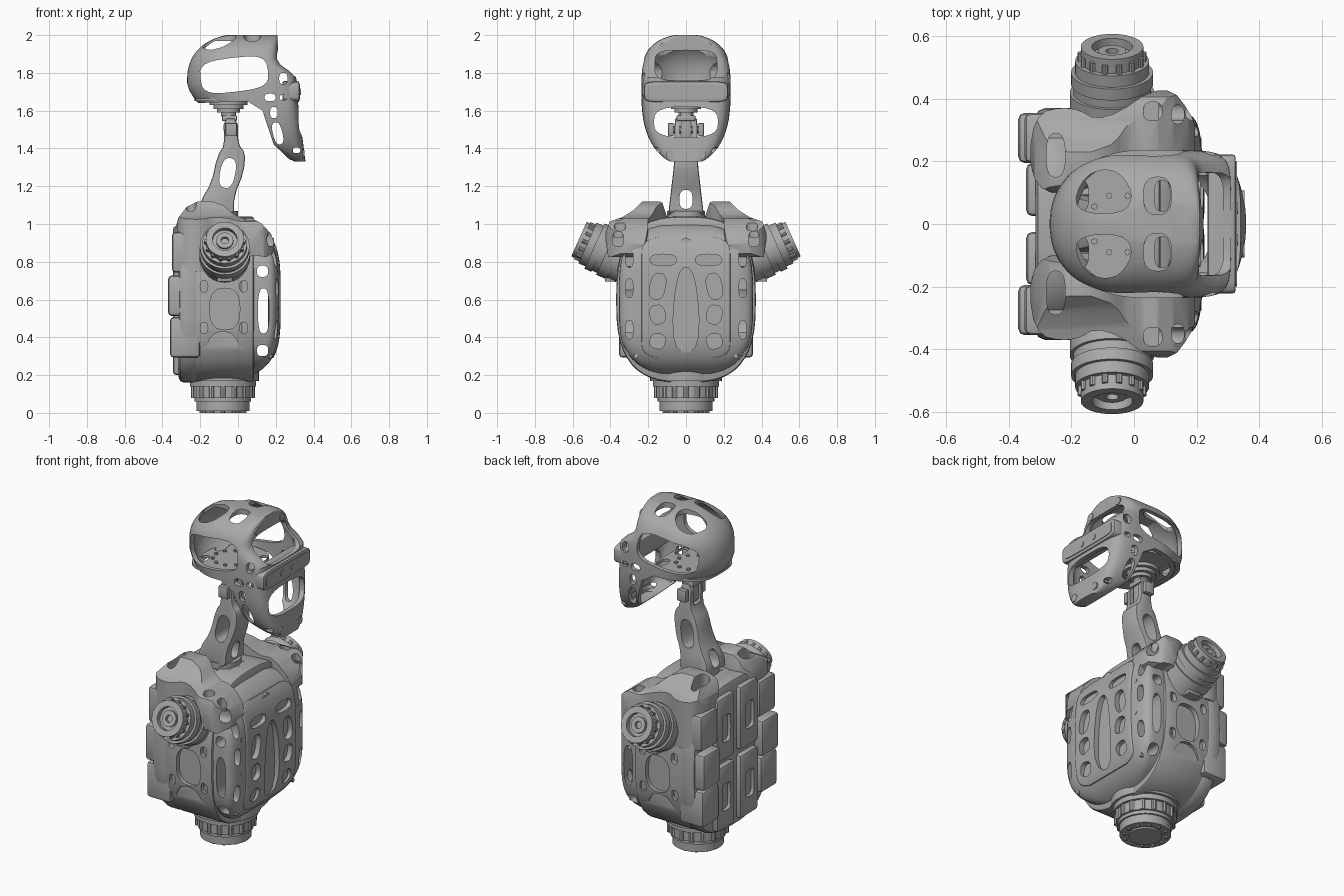
import bpy, bmesh, math
from mathutils import Vector, Matrix

if "Cube" in bpy.data.objects:
    bpy.data.objects.remove(bpy.data.objects["Cube"])

grey = bpy.data.materials.new("mid_grey")
grey.use_nodes = True
grey.diffuse_color = (.4, .4, .4, 1)
grey.node_tree.nodes["Principled BSDF"].inputs["Base Color"].default_value = grey.diffuse_color
parts = []


def make(name, bm):
    bmesh.ops.remove_doubles(bm, verts=bm.verts, dist=.0001)
    bmesh.ops.recalc_face_normals(bm, faces=bm.faces)
    mesh = bpy.data.meshes.new(name)
    bm.to_mesh(mesh)
    bm.free()
    ob = bpy.data.objects.new(name, mesh)
    bpy.context.collection.objects.link(ob)
    parts.append(ob)
    return ob


def bake(ob):
    graph = bpy.context.evaluated_depsgraph_get()
    mesh = bpy.data.meshes.new_from_object(ob.evaluated_get(graph))
    ob.modifiers.clear()
    ob.data = mesh
    return ob


def bevel(ob, width=.01):
    m = ob.modifiers.new("bevel", "BEVEL")
    m.width, m.segments, m.limit_method = width, 2, "ANGLE"
    return bake(ob)


def mirror(ob):
    m = ob.modifiers.new("mirror", "MIRROR")
    m.use_axis = (False, True, False)
    m.use_mirror_merge = False
    return bake(ob)


def boolean(ob, tool, operation="DIFFERENCE"):
    m = ob.modifiers.new("boolean", "BOOLEAN")
    m.object, m.operation, m.solver = tool, operation, "EXACT"
    bake(ob)
    parts.remove(tool)
    bpy.data.objects.remove(tool)


def soft(pts, rounds=2):
    """Round a polygon by repeatedly cutting its corners."""
    for _ in range(rounds):
        pairs = [(Vector(p), Vector(q)) for p, q in zip(pts, pts[1:] + pts[:1])]
        pts = [p.lerp(q, t) for p, q in pairs for t in (.25, .75)]
    return pts


def power(value, exponent):
    return math.copysign(abs(value) ** exponent, value)


def bulge(u, exponent):
    return math.sqrt(1 - abs(u) ** exponent)


def oval(u, v, ru, rv, tilt=0, n=24, e=2.6):
    """Rounded outline: squarer as e grows."""
    turn, angles = Matrix.Rotation(tilt, 2), [math.tau * i / n for i in range(n)]
    return [turn @ Vector((ru * power(math.cos(a), 2 / e), rv * power(math.sin(a), 2 / e))) + Vector((u, v))
            for a in angles]


def skin(name, rings):
    bm = bmesh.new()
    rings = [[bm.verts.new(p) for p in ring] for ring in rings]
    bm.faces.new(rings[0])
    bm.faces.new(rings[-1])
    for low, high in zip(rings, rings[1:]):
        for i in range(len(low)):
            bm.faces.new((low[i - 1], low[i], high[i], high[i - 1]))
    return make(name, bm)


def prism(name, axis, pts, start, end):
    """Extrude a flat outline along one axis."""
    place = {"x": lambda u, v, w: (w, u, v), "y": lambda u, v, w: (u, w, v), "z": lambda u, v, w: (u, v, w)}[axis]
    return skin(name, [[place(*p, w) for p in pts] for w in (start, end)])


def cut(ob, axis, outlines, start, end, twin=False):
    for outline in outlines:
        tool = prism("cutter", axis, outline, start, end)
        boolean(ob, mirror(tool) if twin else tool)


def box(name, center, size, width=.006):
    (x, y, z), (sx, sy, sz) = center, size
    outline = [(x + i * sx / 2, y + j * sy / 2) for i, j in ((-1, -1), (1, -1), (1, 1), (-1, 1))]
    return bevel(prism(name, "z", outline, z - sz / 2, z + sz / 2), width)


def loft(name, section, bottom, top, back, inset=0, n=64, steps=28):
    """Skin level sections; section(z) gives back x, front x, half width and front squareness."""
    rings = []
    for k in range(steps + 1):
        z = (bottom + top) / 2 - (top - bottom) / 2 * math.cos(math.pi * k / steps)
        rear, nose, half, front = section(z)
        ring = []
        for i in range(n):
            c, s = math.cos(math.tau * (i + .5) / n), math.sin(math.tau * (i + .5) / n)
            e = 2 / (front if c > 0 else back)
            ring.append(((rear + nose) / 2 + ((nose - rear) / 2 - inset) * power(c, e), (half - inset) * power(s, e), z))
        rings.append(ring)
    return skin(name, rings)


def turned(name, origin, bands, axis=(0, 0, 1), n=48):
    """Stack of round bands given as radius and height; a negative height sinks in."""
    profile, h = [(0, 0)], 0
    for radius, height in bands:
        profile += [(radius, h), (radius, h + height)]
        h += height
    bm = bmesh.new()
    verts = [bm.verts.new((r, 0, z)) for r, z in profile + [(0, h)]]
    edges = [bm.edges.new(pair) for pair in zip(verts, verts[1:])]
    bmesh.ops.spin(bm, geom=verts + edges, cent=(0, 0, 0), axis=(0, 0, 1), angle=math.tau, steps=n)
    turn = Vector(axis).to_track_quat("Z", "Y").to_matrix().to_4x4()
    bm.transform(Matrix.Translation(origin) @ turn)
    return make(name, bm)


def bolt_ring(name, origin, radius, count, bolt, axis=(0, 0, 1)):
    turn = Vector(axis).to_track_quat("Z", "Y")
    return [turned(name, Vector(origin) + turn @ Vector((radius * math.cos(a), radius * math.sin(a), 0)), [bolt], axis, 8)
            for a in (math.tau * i / count for i in range(count))]


# Waist joint
waist = Vector((-.08, 0, 0))
up = Vector((0, 0, 1))
turned("waist", waist, [(.09, .01), (.14, .05), (.15, .02), (.16, .06), (.175, .03), (.19, .07)])
bolt_ring("waist_lug", waist + up * .08, .155, 16, (.015, .06))
bolt_ring("waist_bolt", waist, .115, 12, (.01, .02))

# Torso core with pocketed sides
torso = oval(0, .6, .37, .44, n=48, e=2.8)
core = bevel(prism("torso_core", "x", torso, -.23, .085), .015)
arch = soft([(-.2, .2), (.04, .2), (0, .4), (-.08, .44), (-.16, .4)])
small = [oval(x, z, .02, .03) for x in (-.18, .03) for z in (.45, .67)]
cut(core, "y", [oval(-.07, .55, .08, .11), arch] + small, .34, .5, twin=True)


# Chest frame and raised front plate
def chest_section(z):
    k = bulge((z - .6) / .41, 4)
    return 0, .22 * k, .355 * k, 5


def plate_section(z):
    return .16, chest_section(z)[1] + .006, .235 * bulge((z - .61) / .33, 16), 14


chest = loft("chest_frame", chest_section, .2, 1, back=8)
plate = loft("chest_plate", plate_section, .29, .93, back=14)
cut(chest, "y", [oval(.13, .75, .03, .03), oval(.135, .54, .03, .12), oval(.13, .33, .03, .03)], -.5, .5)
pockets = [oval(.15, z, .04, rise, tilt) for z, rise, tilt in ((.67, .07, .2), (.52, .05, -.2), (.38, .04, .3))]
pockets.append(oval(.12, .81, .07, .03))
for panel in (chest, plate):
    cut(panel, "x", pockets, .195, .4, twin=True)
    cut(panel, "x", [soft([(-.08, .32), (.08, .32), (.05, .77), (-.05, .77)])], .195, .4)
cut(chest, "x", [oval(.3, z, .02, .05) for z in (.44, .66, .82)], .15, .4, twin=True)
for z in (.3, .55, .75, .9):
    mirror(turned("chest_bolt", (chest_section(z)[1] - .03, .265, z), [(.012, .025)], (1, 0, 0), 12))
turned("chest_emblem", (.16, 0, .89), [(.035, .03)], (1, 0, 0))

# Back housing with a cross-shaped channel between its covers
bevel(prism("back_housing", "x", torso, -.315, -.2), .03)
for z, depth in ((.4, .36), (.62, .37), (.85, .35)):
    mirror(box("outer_back_cover", (-depth / 2 - .1, .275, z), (depth - .2, .16, .215), .02))
for z in (.39, .8):
    cover = box("inner_back_cover", (-.27, .11, z), (.15, .17, .38), .02)
    cut(cover, "x", [oval(.11, z, .04, .08, e=5)], -.4, -.325)
    mirror(cover)

# Shoulder yokes: plan, end and side outlines intersected
plan = [(-.33, .1), (-.33, .35), (-.2, .38), (-.1, .32), (.1, .46), (.2, .33), (.22, .2), (0, .2), (-.15, .1)]
end = [(.1, .85), (.1, 1.1), (.2, 1.15), (.3, 1.05), (.44, 1), (.4, .75), (.3, .7)]
profile = [(-.34, .75), (-.34, 1), (-.25, 1.12), (-.1, 1.12), (0, 1.03), (.1, 1.03), (.2, .92), (.18, .82), (.05, .84), (0, .74)]
yoke = prism("shoulder_yoke", "z", soft(plan), .6, 1.2)
boolean(yoke, prism("cutter", "x", soft(end, 1), -.5, .5), "INTERSECT")
boolean(yoke, prism("cutter", "y", soft(profile, 1), 0, .6), "INTERSECT")
cut(yoke, "z", [oval(.06, .36, .03, .03), oval(.14, .35, .02, .03), oval(-.25, .22, .03, .07)], .93, 1.3)
cut(yoke, "x", [oval(.36, .92, .03, .04)], .08, .4)
mirror(yoke)

# Shoulder actuators, tilted upward
tilt = math.radians(24)
out = Vector((0, math.cos(tilt), math.sin(tilt)))
root = Vector((-.07, .32, .81))
bands = [(.13, .05), (.135, .06), (.124, .03), (.131, .04), (.118, .04), (.1, .05), (.065, -.03), (.045, .015), (.02, -.02)]
mirror(turned("shoulder_actuator", root, bands, out))
for bolt in bolt_ring("shoulder_bolt", root + out * .21, .1, 14, (.01, .04), out):
    mirror(bolt)
mirror(box("shoulder_lug", (-.07, .4, .73), (.08, .06, .07)))

# Neck base and forked neck column
turned("neck_base", (-.1, 0, .98), [(.115, .05), (.1, .04)])
bolt_ring("neck_base_bolt", (-.1, 0, 1.02), .107, 10, (.008, .02))
side = [(-.2, 1.04), (-.2, 1.12), (-.14, 1.22), (-.11, 1.36), (-.07, 1.42), (-.08, 1.56), (0, 1.56), (0, 1.42), (.04, 1.38), (.03, 1.27),
        (-.02, 1.15), (-.02, 1.04)]
neck = prism("neck_column", "y", soft(side, 1), -.2, .2)
taper = [(-.1, 1), (.1, 1), (.065, 1.3), (.058, 1.6), (-.058, 1.6), (-.065, 1.3)]
boolean(neck, prism("cutter", "x", taper, -.5, .5), "INTERSECT")
bevel(neck)
cut(neck, "y", [oval(-.055, 1.27, .04, .08, tilt=-.2)], -.3, .3)
cut(neck, "x", [oval(0, 1.13, .035, .05), oval(0, 1.55, .034, .12, e=8)], -.4, .3)

# Head joint
box("head_servo", (-.04, 0, 1.52), (.05, .056, .16))
box("joint_block", (-.045, 0, 1.56), (.08, .1, .03))
mirror(box("tilt_link", (-.035, .08, 1.5), (.06, .03, .07)))
turned("tilt_pin", (-.04, -.08, 1.5), [(.02, .16)], (0, 1, 0))
turned("head_cup", (-.05, 0, 1.57), [(.04 + .02 * i, .02) for i in range(4)])
base = prism("head_base_plate", "z", oval(-.05, 0, .18, .2, n=40, e=3), 1.65, 1.665)
cut(base, "z", [oval(x, .09, .025, .05) for x in (-.17, .09)], 1.6, 1.7, twin=True)
bolt_ring("base_plate_bolt", (-.05, 0, 1.66), .095, 10, (.01, .015))


# Head shell: hollow loft, trimmed below the skull and pierced
def head_section(z):
    if z > 1.75:
        rear = -.27 * bulge((z - 1.75) / .255, 2.5)
    else:
        rear = 2.5 * (1.75 - z) ** 1.7 - .27
    if z > 1.7:
        step = min(1, max(0, (z - 1.77) / .1))
        return rear, .31 - .1 * step * step * (3 - 2 * step), .236 * bulge((z - 1.7) / .305, 4), 7
    u = (1.7 - z) / .39
    return rear, .31 + .05 * u, .236 * bulge(u, 2.6), 7 - 4 * u


head = loft("head_shell", head_section, 1.33, 2, back=2.2)
boolean(head, loft("cutter", head_section, 1.36, 1.97, back=2.2, inset=.025))
trim = [(-.5, 1), (-.5, 1.63), (.05, 1.65), (.13, 1.6), (.19, 1.42), (.285, 1.33), (.285, 1)]
boolean(head, prism("cutter", "y", trim, -.5, .5))
cut(head, "y", [oval(-.02, 1.79, .18, .09, tilt=.12, e=3.4), oval(.24, 1.77, .022, .03), oval(.24, 1.67, .02, .014), oval(.17, 1.67, .03, .02),
                oval(.19, 1.59, .02, .03), oval(.21, 1.48, .025, .06, tilt=.25), oval(.31, 1.39, .02, .015)], -.5, .5)
cut(head, "x", [oval(0, 1.84, .165, .08, e=4), oval(0, 1.54, .17, .08, e=3)], .14, .6)
rear_opening = soft([(-.2, .04), (-.03, .03), (0, .1), (-.06, .18), (-.16, .16)])
cut(head, "z", [rear_opening, oval(.075, .09, .045, .06)], 1.88, 2.2, twin=True)

# Visor bar and face bolts
bevel(prism("visor_bar", "x", oval(0, 1.7, .222, .056, n=40, e=6), .235, .325))
prism("visor_inlay", "x", oval(0, 1.7, .2, .038, n=40, e=6), .32, .329)
for name, spot, radius in (("brow_bolt", (.195, .115, 1.94), .022), ("chin_bolt", (.335, .085, 1.37), .022), ("visor_eye", (.315, .05, 1.7), .018)):
    mirror(turned(name, spot, [(radius, .018)], (1, 0, 0), 20))

# Finish: one colour, smooth faces with sharp edges kept
bpy.ops.object.select_all(action="DESELECT")
for ob in parts:
    ob.data.materials.clear()
    ob.data.materials.append(grey)
    ob.select_set(True)
bpy.context.view_layer.objects.active = parts[0]
bpy.ops.object.shade_smooth_by_angle(angle=math.radians(32))
